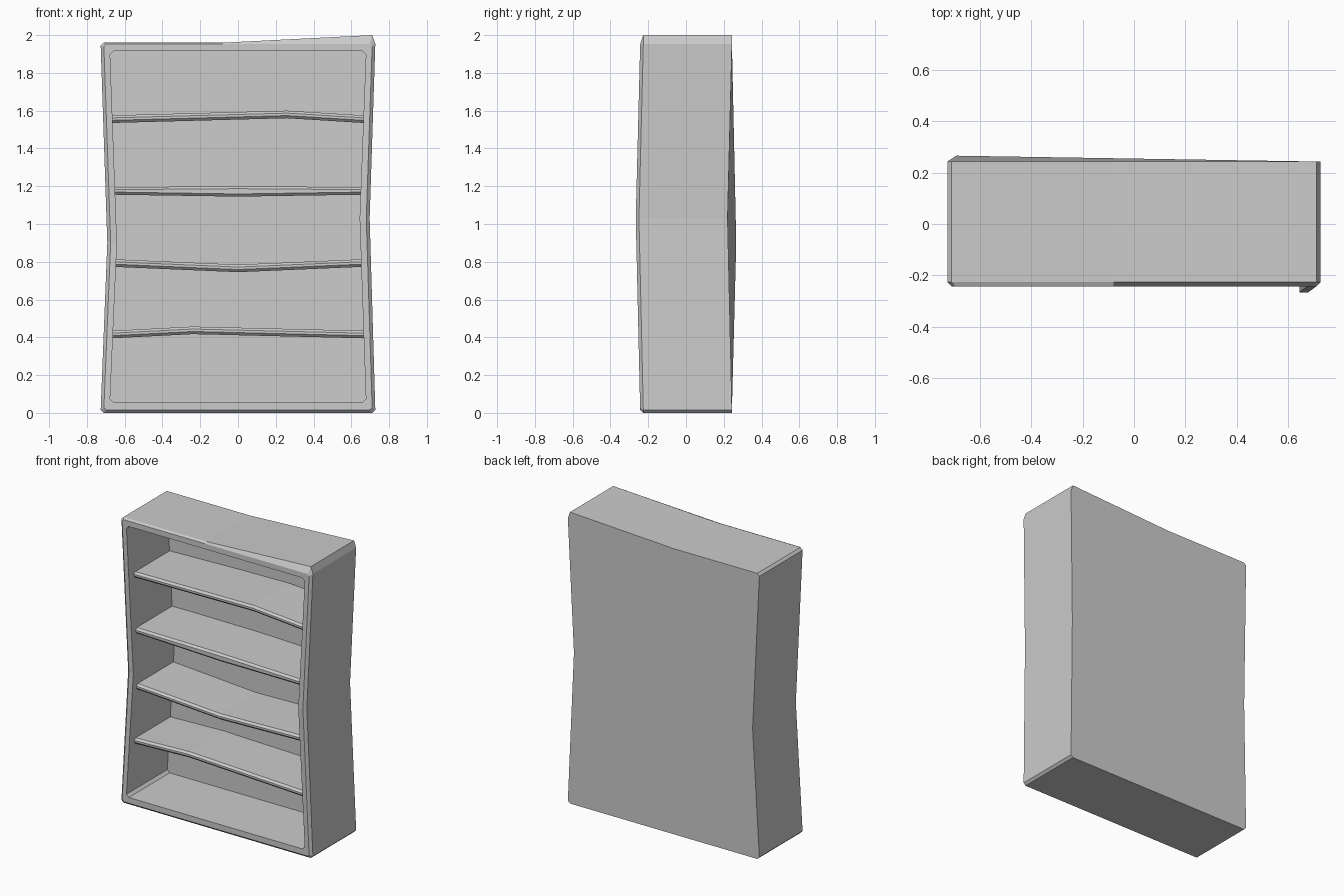
import bpy, bmesh

if "Cube" in bpy.data.objects:
    bpy.data.objects.remove(bpy.data.objects["Cube"])


def finish(name, bm):
    bmesh.ops.recalc_face_normals(bm, faces=bm.faces)
    mesh = bpy.data.meshes.new(name)
    bm.to_mesh(mesh)
    bm.free()
    obj = bpy.data.objects.new(name, mesh)
    bpy.context.collection.objects.link(obj)
    return obj


def outline(hw, low, high, c, waist_l, waist_r, rise=0.0):
    """Pinched rectangle with clipped corners, anticlockwise from bottom left."""
    return [(-hw + c, low), (0, low), (hw - c, low), (hw, low + c),
            (waist_r, 1.03), (hw, high - c + rise * 0.25), (hw - c, high + rise),
            (-0.08, high), (-hw + c, high), (-hw, high - c),
            (-waist_l, 0.90), (-hw, low + c)]


# Carcass: bridged loops from outer back, over the frame lip, into the cavity
outer = outline(0.727, 0, 1.96, 0.016, 0.692, 0.697, 0.04)
lip = outline(0.71, 0.016, 1.952, 0.012, 0.674, 0.679)
inner = outline(0.677, 0.055, 1.915, 0.018, 0.641, 0.644)
TWIST = {4: -0.023, 10: 0.023}

bm = bmesh.new()
loops = []
for pts, y in ((outer, 0.243), (outer, -0.226), (lip, -0.243),
               (inner, -0.243), (inner, 0.2)):
    loops.append([bm.verts.new((x, y + TWIST.get(i, 0), z))
                  for i, (x, z) in enumerate(pts)])
for a, b in zip(loops, loops[1:]):
    for i in range(12):
        j = (i + 1) % 12
        bm.faces.new((a[i], a[j], b[j], b[i]))
# Outer back and cavity back, each creased at the waist
for loop in (loops[0], loops[-1]):
    bm.faces.new(loop[4:11])
    bm.faces.new(loop[10:] + loop[:5])
finish("bookcase_carcass", bm)


def shelf(name, hw, left, bend_x, bend, right, thick_mid=0.04):
    """Sagging board with chamfered front edges; heights are of the top."""
    bm = bmesh.new()
    rings = []
    for x, z, t in ((-hw, left, 0.04), (bend_x, bend, thick_mid), (hw, right, 0.04)):
        y = -0.2 - 0.02 * x / hw
        prof = [(0.205 - 0.015 * x / hw, z), (y + 0.014, z), (y, z - 0.013),
                (y, z - t + 0.014), (y + 0.014, z - t), (0.205 - 0.015 * x / hw, z - t)]
        rings.append([bm.verts.new((x, py, pz)) for py, pz in prof])
    for a, b in zip(rings, rings[1:]):
        for i in range(6):
            j = (i + 1) % 6
            bm.faces.new((a[i], a[j], b[j], b[i]))
    bm.faces.new(rings[0])
    bm.faces.new(rings[-1])
    finish(name, bm)


# Shelves from bottom to top
shelf("shelf_1", 0.664, 0.435, -0.24, 0.457, 0.435)
shelf("shelf_2", 0.652, 0.813, 0.0, 0.785, 0.813)
shelf("shelf_3", 0.652, 1.195, 0.0, 1.2, 1.195, 0.055)
shelf("shelf_4", 0.664, 1.575, 0.26, 1.6, 1.575)
